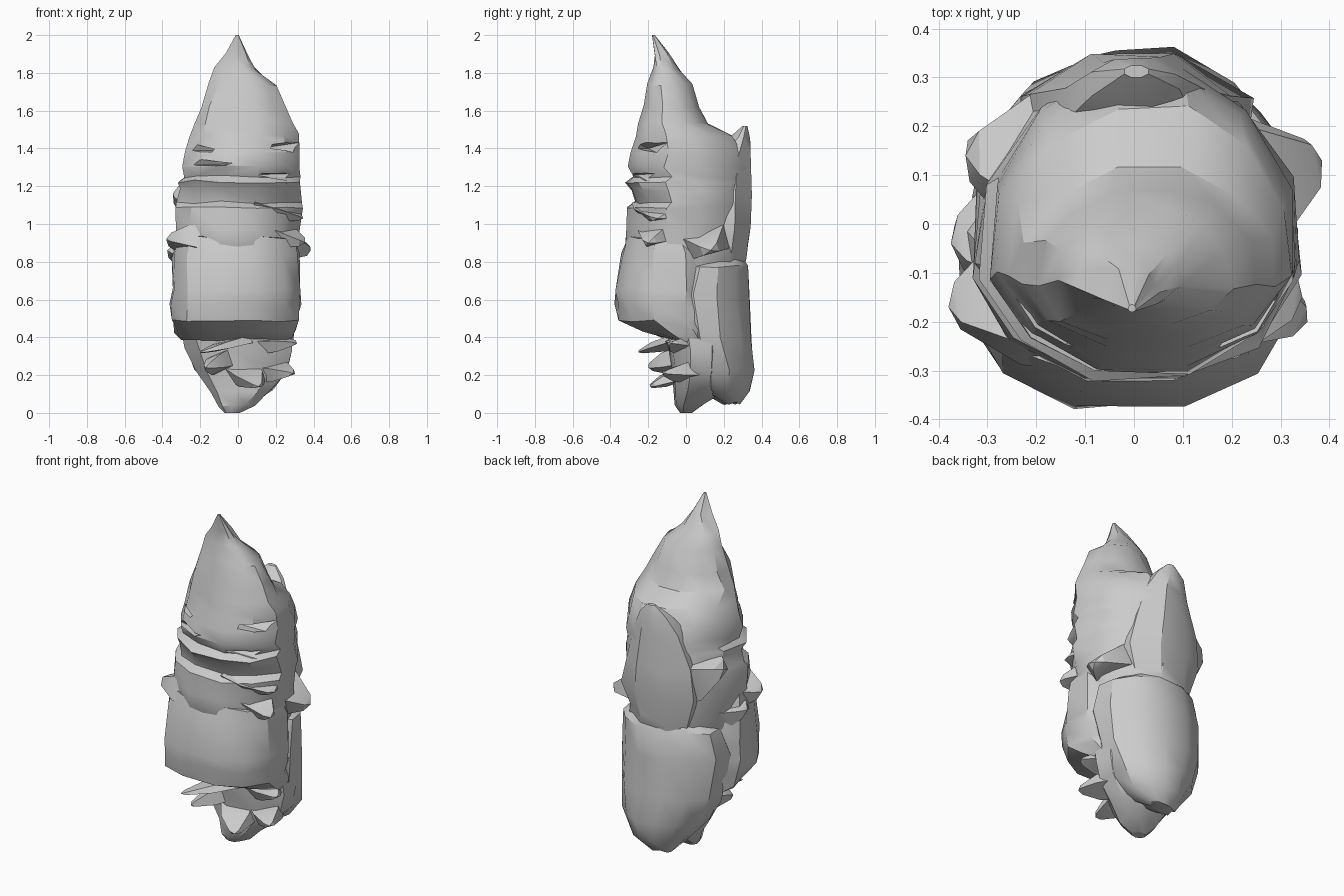
import bpy, bmesh, math, random
from mathutils import Vector

if "Cube" in bpy.data.objects:
    bpy.data.objects.remove(bpy.data.objects["Cube"])

random.seed(11)


def finish(bm, name):
    bmesh.ops.recalc_face_normals(bm, faces=bm.faces)
    me = bpy.data.meshes.new(name)
    bm.to_mesh(me)
    bm.free()
    ob = bpy.data.objects.new(name, me)
    bpy.context.collection.objects.link(ob)
    return ob


def loft(name, rows, n=12, p=2.1, jit=0.01, wide=0.0, taper=0.0):
    """Stack of rounded rings; each row is z, x0, x1, y0, y1.
    wide moves the broadest part forward, taper narrows the back."""
    bm = bmesh.new()
    rings = []
    for z, x0, x1, y0, y1 in rows:
        ring = []
        j = jit if x1 - x0 > 0.1 else 0
        grow = 1 / math.cos(math.pi / n) ** 0.8
        for i in range(n):
            a = 2 * math.pi * (i + 0.5) / n
            c, s = math.cos(a), math.sin(a)
            x = math.copysign(abs(c) ** (2 / p), c) * grow
            y = math.copysign(abs(s) ** (2 / p), s) * grow
            x *= 1 - taper * max(0, y)
            mid = (y0 + y1) / 2 - wide * (y1 - y0)
            half = y1 - mid if y > 0 else mid - y0
            ring.append(bm.verts.new((
                (x0 + x1) / 2 + x * (x1 - x0) / 2 + random.uniform(-j, j),
                mid + y * half + random.uniform(-j, j),
                max(0, z + random.uniform(-j, j)) if j else z)))
        rings.append(ring)
    for a, b in zip(rings, rings[1:]):
        for i in range(n):
            k = (i + 1) % n
            bm.faces.new((a[i], a[k], b[k], b[i]))
    bm.faces.new(rings[0])
    bm.faces.new(rings[-1])
    return finish(bm, name)


def chunk(name, tail, tip, w, h, blunt=0.35):
    """Faceted splinter from tail to tip: w wide, h thick, blunt end size."""
    a, b = Vector(tail), Vector(tip)
    d = (b - a).normalized()
    side = d.cross(Vector((0, 0, 1))).normalized()
    up = side.cross(d)
    bm = bmesh.new()
    for t, k in ((0, 1.2), (0.5, 1), (0.93, blunt)):
        m = a.lerp(b, t)
        for u, v in ((1, .4), (-.7, 1), (-1, -.3), (.6, -1)):
            bm.verts.new(m + side * w * u * k + up * h * v * k)
    bm.verts.new(b)
    bmesh.ops.convex_hull(bm, input=bm.verts)
    return finish(bm, name)


def cut(target, tail, tip, w, h):
    c = chunk("notch_cutter", tail, tip, w, h, 0.2)
    c.hide_render = True
    m = target.modifiers.new("notch", "BOOLEAN")
    m.operation, m.object, m.solver = "DIFFERENCE", c, "EXACT"
    bpy.context.view_layer.objects.active = target
    bpy.ops.object.modifier_apply(modifier=m.name)
    bpy.data.objects.remove(c)


# pointed hood and ridged upper body
body = loft("upper_body", [
    (2.00, -.012, .004, -.18, -.165), (1.90, -.06, .05, -.172, -.09),
    (1.82, -.12, .10, -.165, -.035), (1.74, -.15, .20, -.20, .035),
    (1.62, -.20, .25, -.225, .075), (1.53, -.24, .29, -.245, .11),
    (1.47, -.26, .325, -.265, .24), (1.38, -.285, .33, -.285, .30),
    (1.30, -.30, .33, -.31, .315), (1.25, -.295, .325, -.275, .32),
    (1.225, -.315, .335, -.32, .325), (1.18, -.315, .33, -.285, .33),
    (1.115, -.32, .335, -.265, .335), (1.085, -.335, .34, -.32, .335),
    (.98, -.335, .33, -.315, .33), (.88, -.32, .32, -.315, .32),
    (.80, -.31, .31, -.27, .31), (.70, -.28, .28, -.2, .26)],
    wide=0.05, taper=0.14)

# side notches in the front of the hood
for tail, tip, w, h in [
        ((.50, -.25, 1.43), (.12, -.20, 1.40), .13, .04),
        ((-.48, -.25, 1.41), (-.08, -.22, 1.39), .10, .035),
        ((-.48, -.28, 1.32), (.02, -.28, 1.32), .08, .025),
        ((.50, -.26, 1.25), (.08, -.26, 1.26), .10, .03)]:
    cut(body, tail, tip, w, h)

# raised point behind the hood
loft("back_lobe", [
    (1.52, -.02, .03, .30, .325), (1.46, -.085, .085, .24, .335),
    (1.36, -.14, .14, .15, .335), (1.16, -.21, .20, .06, .345),
    (.98, -.24, .24, .05, .34), (.80, -.18, .18, .05, .32)], n=8, p=2)

# bulging front belly with sloping underside
loft("belly", [
    (.93, -.32, .31, -.305, .12), (.84, -.345, .32, -.335, .17),
    (.65, -.345, .33, -.37, .19), (.58, -.355, .33, -.37, .19),
    (.49, -.345, .315, -.355, .19), (.43, -.33, .305, -.22, .18),
    (.385, -.30, .28, -.10, .16)], n=12, p=2.3)

# long shell over the lower back
loft("lower_back_shell", [
    (.86, -.14, .14, .12, .28), (.78, -.29, .30, -.05, .32),
    (.62, -.325, .32, -.10, .33), (.40, -.305, .295, -.07, .35),
    (.23, -.225, .265, -.01, .365), (.12, -.14, .18, .06, .33),
    (.05, -.08, .08, .20, .28)], n=12, p=2.1, wide=0.03, taper=0.1)

# recessed lower body and foot
loft("lower_body", [
    (.46, -.29, .28, -.10, .25), (.34, -.26, .28, -.09, .25),
    (.22, -.20, .26, -.07, .24), (.11, -.14, .17, -.07, .20),
    (.04, -.10, .08, -.06, .10), (.0, -.07, .01, -.03, .03)], n=9, p=2.1)

# broken splinters below the belly: tail, tip, width, thickness
for i, (tail, tip, w, h) in enumerate([
        ((.02, -.04, .38), (-.20, -.25, .32), .07, .025),
        ((-.06, .0, .28), (-.17, -.20, .24), .06, .06),
        ((.02, .0, .22), (.11, -.19, .14), .09, .045),
        ((.15, .05, .22), (.29, -.12, .21), .08, .05),
        ((.15, .0, .36), (.31, -.08, .37), .08, .04)]):
    chunk("lower_splinter_%d" % (i + 1), tail, tip, w, h)

# ledges and blocks along the sides
for i, (tail, tip, w, h) in enumerate([
        ((.10, .05, .94), (.385, .13, .86), .15, .10),
        ((.10, -.10, .98), (.355, -.20, .90), .11, .07),
        ((.10, -.12, 1.09), (.345, -.15, 1.03), .14, .05),
        ((-.12, -.13, .90), (-.38, -.17, .92), .14, .10),
        ((-.10, .0, .80), (-.375, -.04, .86), .16, .10),
        ((-.10, .12, 1.08), (-.345, .14, 1.16), .15, .14)]):
    chunk("side_ridge_%d" % (i + 1), tail, tip, w, h)

# soft facets with crisp breaks
bpy.ops.object.select_all(action="DESELECT")
for ob in bpy.context.scene.objects:
    ob.select_set(True)
    bpy.context.view_layer.objects.active = ob
bpy.ops.object.shade_smooth_by_angle(angle=math.radians(32))
